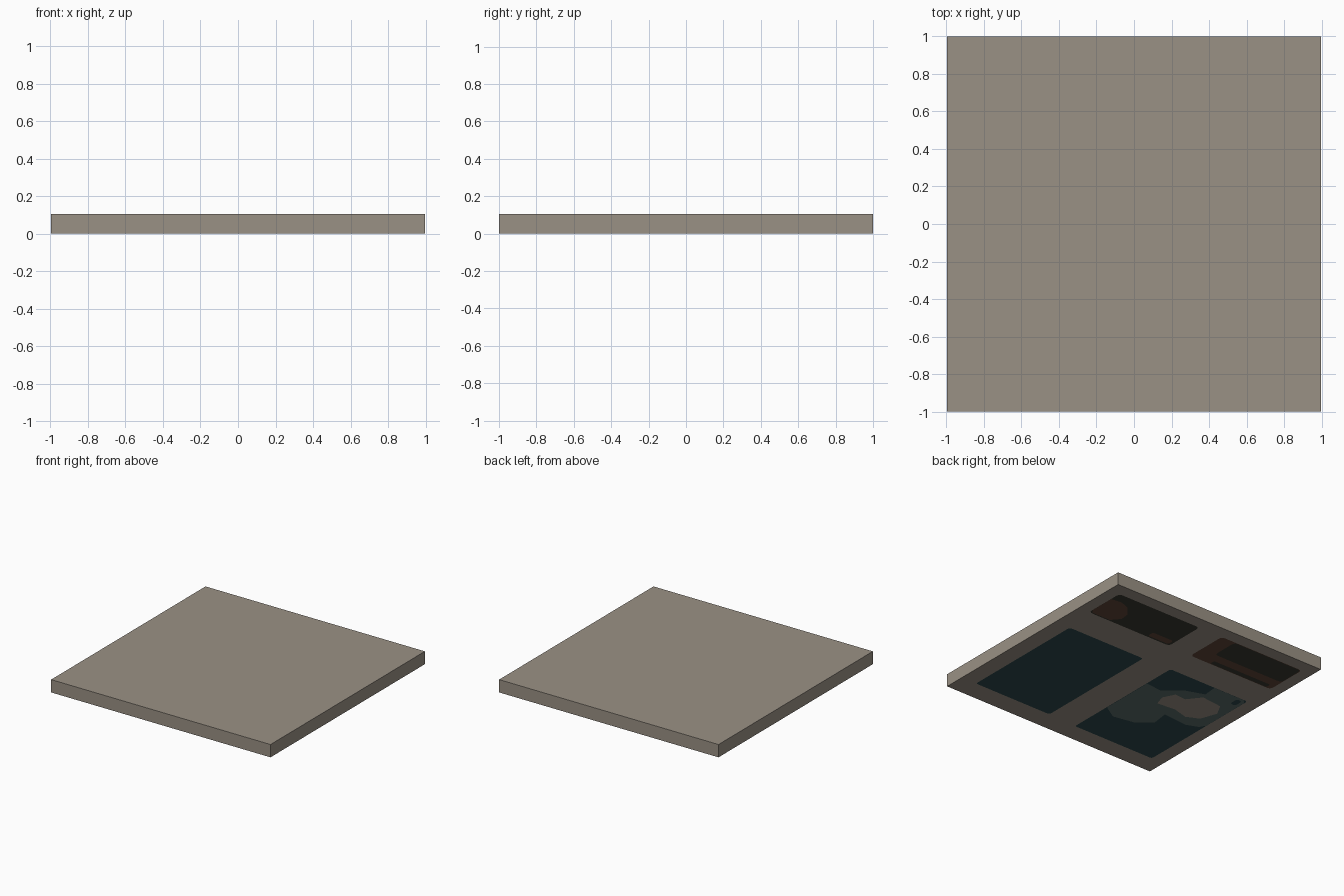
import bpy, bmesh, math
from mathutils import Vector
from mathutils.geometry import delaunay_2d_cdt

if "Cube" in bpy.data.objects:
    bpy.data.objects.remove(bpy.data.objects["Cube"])

HX, HY, TOP = 0.995, 1.0, 0.105


def lin(c):
    c /= 255
    return c / 12.92 if c <= 0.04045 else ((c + 0.055) / 1.055) ** 2.4


def material(name, rgb):
    m = bpy.data.materials.new(name)
    m.diffuse_color = (*[lin(c) for c in rgb], 1)
    m.use_nodes = True
    m.node_tree.nodes["Principled BSDF"].inputs["Base Color"].default_value = m.diffuse_color
    return m


STONE, TEAL, PALE_TEAL, CHARCOAL, BROWN = range(5)
mats = [material("stone grey", (154, 145, 133)),
        material("dark teal", (46, 73, 77)),
        material("pale teal", (91, 109, 106)),
        material("charcoal", (57, 56, 47)),
        material("dark brown", (95, 69, 56))]


def rounded(x0, x1, y0, y1, r=0.03):
    """Rounded rectangle, counter-clockwise."""
    pts = []
    for cx, cy, a in ((x1 - r, y1 - r, 0), (x0 + r, y1 - r, 90),
                      (x0 + r, y0 + r, 180), (x1 - r, y0 + r, 270)):
        for k in range(4):
            t = math.radians(a + 30 * k)
            pts.append((cx + r * math.cos(t), cy + r * math.sin(t)))
    return pts


def ccw(pts):
    area = sum(a[0] * b[1] - b[0] * a[1] for a, b in zip(pts, pts[1:] + pts[:1]))
    return pts if area > 0 else pts[::-1]


# Painted regions of the underside, later ones lie over earlier ones
regions = [
    ([(-HX, -HY), (HX, -HY), (HX, HY), (-HX, HY)], STONE),
    # upper pair of panels
    (rounded(0.11, 0.895, 0.54, 0.895), CHARCOAL),
    ([(.894, .80), (.80, .81), (.72, .78), (.65, .70), (.64, .62),
      (.70, .55), (.87, .55), (.894, .58)], BROWN),
    (rounded(0.13, 0.33, 0.555, 0.615, 0.02), BROWN),
    (rounded(-0.894, -0.11, 0.53, 0.895), BROWN),
    (rounded(-0.89, -0.24, 0.66, 0.89), CHARCOAL),
    (rounded(-0.85, -0.30, 0.535, 0.58, 0.015), CHARCOAL),
    # lower pair of panels
    (rounded(0.136, 0.856, -0.828, 0.268, 0.02), TEAL),
    (rounded(-0.88, -0.126, -0.84, 0.276, 0.02), TEAL),
    # worn patch on one lower panel
    ([(-.13, 0), (-.13, -.47), (-.25, -.545), (-.44, -.51), (-.55, -.41),
      (-.53, -.27), (-.75, -.29), (-.85, -.25), (-.878, -.2), (-.878, .24),
      (-.85, .273), (-.56, .273), (-.57, .155), (-.415, .10), (-.27, -.017)], PALE_TEAL),
    ([(-.38, -.18), (-.35, -.09), (-.40, .01), (-.50, 0), (-.587, .11),
      (-.77, .09), (-.825, -.01), (-.775, -.15), (-.67, -.20), (-.54, -.165)], STONE),
    (rounded(-0.85, -0.80, 0.17, 0.25, 0.02), TEAL),
]

verts, loops = [], []
for pts, _ in regions:
    loops.append(list(range(len(verts), len(verts) + len(pts))))
    verts += [Vector(p) for p in ccw(pts)]
out_v, _, out_f, _, _, origin = delaunay_2d_cdt(verts, [], loops, 1, 1e-5)

# Underside, cut along the painted outlines
bm = bmesh.new()
bv = [bm.verts.new((v.x, v.y, 0)) for v in out_v]
for f, src in zip(out_f, origin):
    face = bm.faces.new([bv[i] for i in reversed(f)])
    face.material_index = regions[max(src)][1] if src else STONE

# Sides and top
rim = [e for e in bm.edges if e.is_boundary]
geom = bmesh.ops.extrude_edge_only(bm, edges=rim)["geom"]
bmesh.ops.translate(bm, vec=(0, 0, TOP), verts=[g for g in geom if isinstance(g, bmesh.types.BMVert)])
for g in geom:
    if isinstance(g, bmesh.types.BMFace):
        g.material_index = STONE
top = bm.faces.new([bm.verts.new((x, y, TOP)) for x, y in regions[0][0]])
top.material_index = STONE
bmesh.ops.remove_doubles(bm, verts=bm.verts, dist=1e-5)
bmesh.ops.recalc_face_normals(bm, faces=bm.faces)

mesh = bpy.data.meshes.new("floor_slab")
bm.to_mesh(mesh)
bm.free()
for m in mats:
    mesh.materials.append(m)
slab = bpy.data.objects.new("floor_slab", mesh)
bpy.context.collection.objects.link(slab)
